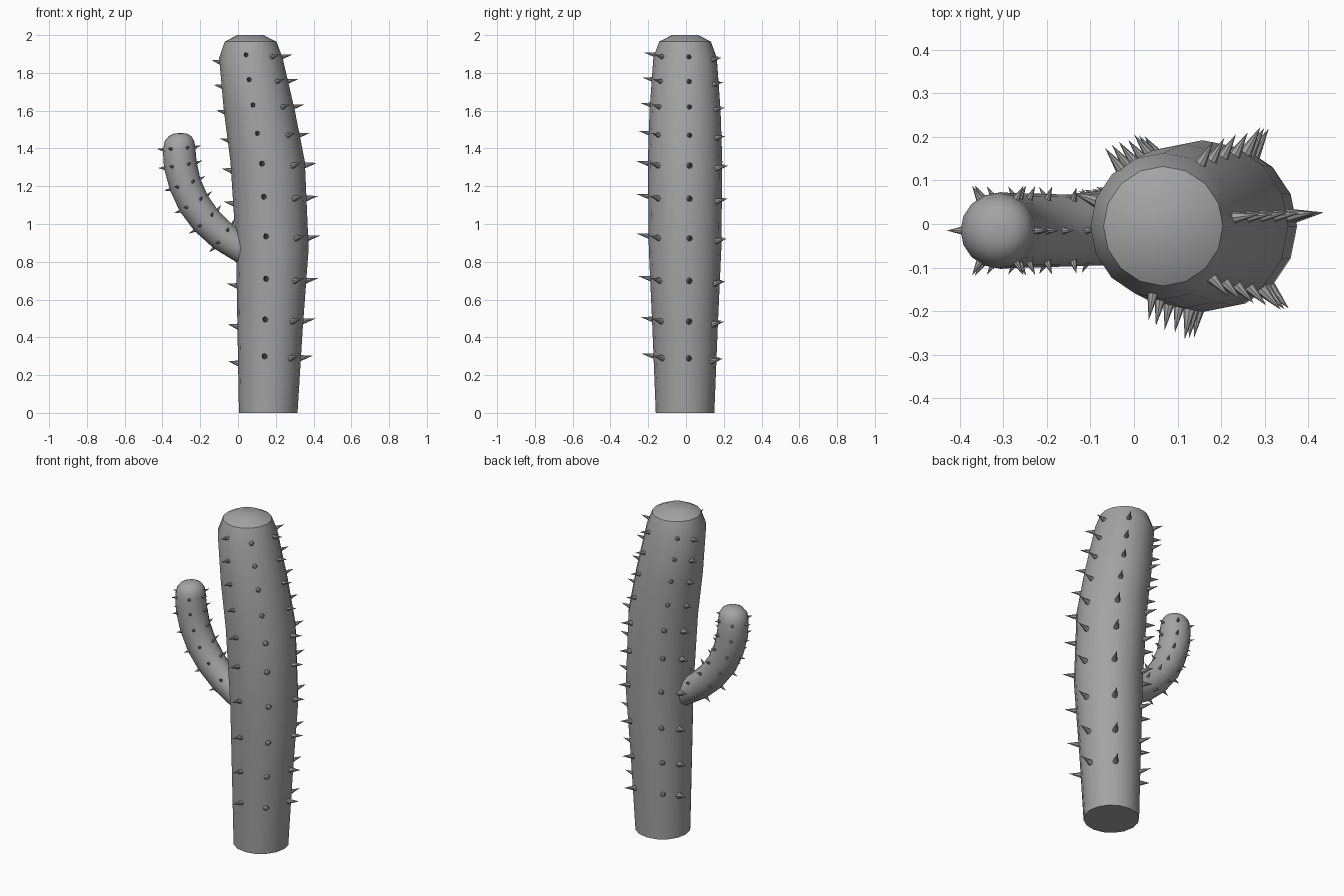
import bpy, bmesh, math
from mathutils import Vector, Matrix

cube = bpy.data.objects.get("Cube")
if cube:
    bpy.data.objects.remove(cube, do_unlink=True)

GREY = (0.37, 0.37, 0.37, 1)
mat = bpy.data.materials.new("plain grey")
mat.use_nodes = True
mat.diffuse_color = GREY
mat.node_tree.nodes["Principled BSDF"].inputs["Base Color"].default_value = GREY


def finish(bm, name, angle=32):
    """Turn a bmesh into an object, smooth except at sharp edges."""
    bmesh.ops.recalc_face_normals(bm, faces=bm.faces)
    for f in bm.faces:
        f.smooth = True
    for e in bm.edges:
        e.smooth = e.calc_face_angle(0) < math.radians(angle)
    mesh = bpy.data.meshes.new(name)
    bm.to_mesh(mesh)
    bm.free()
    mesh.materials.append(mat)
    obj = bpy.data.objects.new(name, mesh)
    bpy.context.collection.objects.link(obj)
    return obj


def loft(name, rings, sides):
    """Skin round rings given as (centre, radius, tangent)."""
    bm = bmesh.new()
    loops = []
    for centre, radius, tangent in rings:
        u = Vector((0, 1, 0)).cross(tangent).normalized()
        v = tangent.cross(u).normalized()
        turns = [math.tau * i / sides for i in range(sides)]
        loops.append([bm.verts.new(centre + radius * (u * math.cos(a) + v * math.sin(a)))
                      for a in turns])
    for a, b in zip(loops, loops[1:]):
        for i in range(sides):
            j = (i + 1) % sides
            bm.faces.new((a[i], a[j], b[j], b[i]))
    bm.faces.new(loops[0])
    bm.faces.new(loops[-1])
    return finish(bm, name)


def add_spike(bm, base, direction, radius, length):
    """A cone whose root is sunk a little below the skin."""
    d = direction.normalized()
    turn = d.to_track_quat('Z', 'Y').to_matrix().to_4x4()
    sink = 0.25 * length
    place = Matrix.Translation(base + d * (length - sink) / 2) @ turn
    bmesh.ops.create_cone(bm, cap_ends=True, segments=8, radius1=radius, radius2=0,
                          depth=length + sink, matrix=place)


def sample(profile, z):
    """Interpolate (z, centre x, radius) at a height."""
    for a, b in zip(profile, profile[1:]):
        if z <= b[0]:
            t = (z - a[0]) / (b[0] - a[0])
            return [p + (q - p) * t for p, q in zip(a, b)][1:]
    return profile[-1][1:]


# Trunk: leaning, swollen column with a bevelled top
UP = Vector((0, 0, 1))
TRUNK_Y = -0.005
trunk = [(0, 0.16, 0.155), (0.45, 0.17, 0.173), (0.87, 0.182, 0.192), (1.33, 0.157, 0.197),
         (1.6, 0.113, 0.188), (1.88, 0.068, 0.168), (1.965, 0.067, 0.137), (2.0, 0.065, 0.07)]
loft("trunk", [(Vector((x, TRUNK_Y, z)), r, UP) for z, x, r in trunk], 16)

# Trunk spikes: vertical rows, each with its own compass angle and height shift
LEVELS = [0.29, 0.485, 0.7, 0.925, 1.135, 1.31, 1.47, 1.62, 1.755, 1.885]
ROWS = {"left_side": (7, 0.0, 0.020), "back_left": (60, -0.015, 0.020),
        "back_right": (127, -0.01, 0.019), "right_side": (160, -0.03, 0.023),
        "front": (-99, 0.01, 0.018), "front_left": (-47, 0.0, 0.021)}
for name, (degrees, shift, radius) in ROWS.items():
    bm = bmesh.new()
    a = math.radians(degrees)
    out = Vector((math.cos(a), math.sin(a), 0))
    for z in LEVELS:
        z += shift
        x, r = sample(trunk, z)
        size = 1.0 if z < 1.4 else 0.85
        base = Vector((x, TRUNK_Y, z)) + out * r * 0.985
        add_spike(bm, base, out + UP * 0.2, radius * size, 0.07 * size)
    finish(bm, name + "_spikes")

# Arm: a tube that leaves the trunk and curls upward to a dome
ARM_Y = -0.015
path = [(0.05, 0.85, 0.075), (-0.08, 0.935, 0.08), (-0.17, 1.02, 0.083), (-0.235, 1.11, 0.085),
        (-0.28, 1.21, 0.086), (-0.305, 1.31, 0.088), (-0.312, 1.4, 0.086)]
points = [Vector((x, ARM_Y, z)) for x, z, r in path]
tangents = [(points[min(i + 1, len(points) - 1)] - points[max(i - 1, 0)]).normalized()
            for i in range(len(points))]
rings = [(p, s[2], t) for p, s, t in zip(points, path, tangents)]
dome = [(-0.31, 1.44, 0.078), (-0.307, 1.465, 0.06), (-0.305, 1.478, 0.035), (-0.305, 1.481, 0.012)]
loft("arm", rings + [(Vector((x, ARM_Y, z)), r, UP) for x, z, r in dome], 16)

# Arm spikes: six rows following the tube
bm = bmesh.new()
for p, r, t in rings[1:]:
    u = Vector((0, 1, 0)).cross(t).normalized()
    v = t.cross(u).normalized()
    for k in range(6):
        a = math.tau * k / 6
        out = u * math.cos(a) + v * math.sin(a)
        add_spike(bm, p + out * r * 0.98, out + t * 0.2, 0.011, 0.034)
finish(bm, "arm_spikes")
